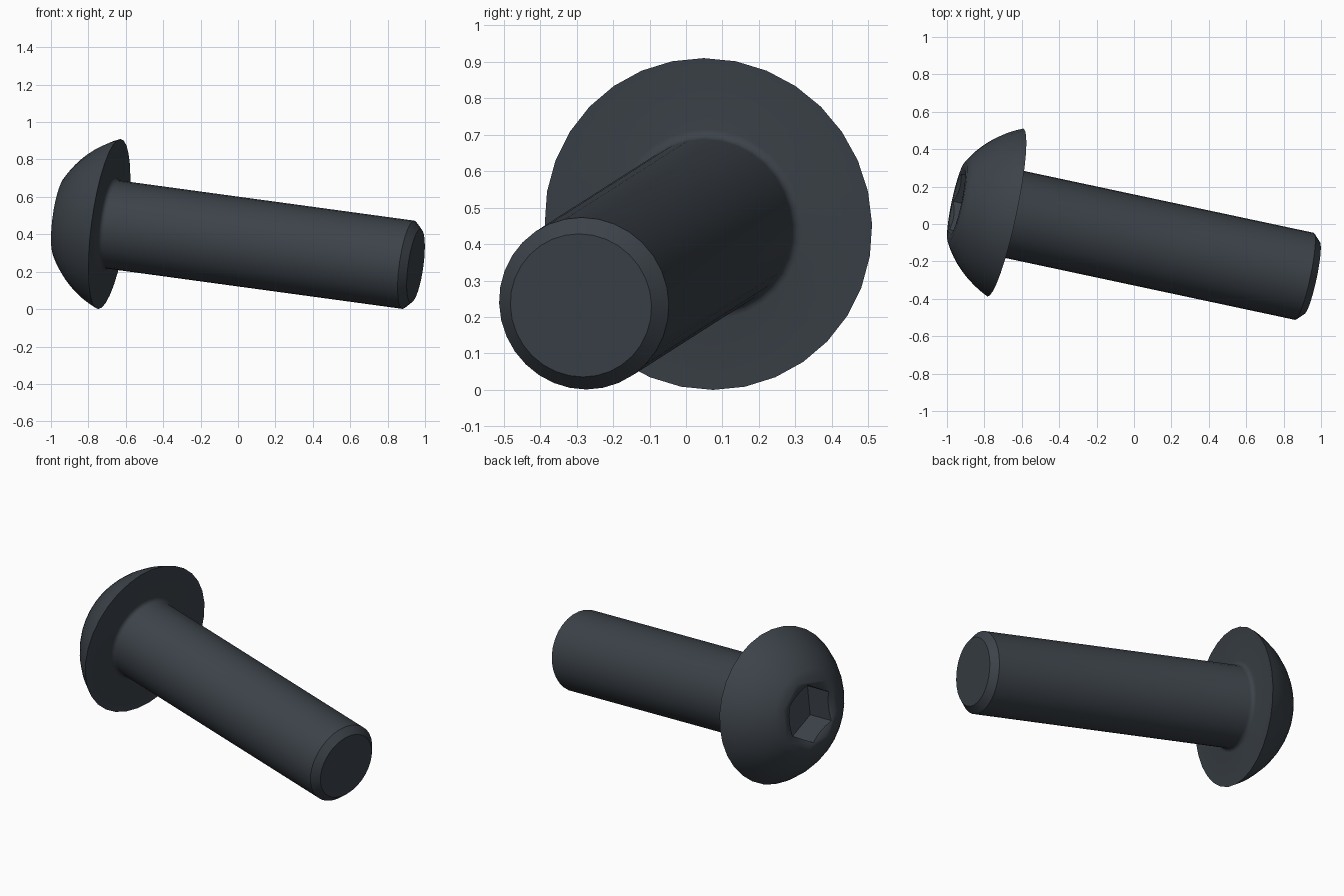
import bpy, bmesh, math
from mathutils import Matrix, Vector

if "Cube" in bpy.data.objects:
    bpy.data.objects.remove(bpy.data.objects["Cube"])

SIDES = 32
SHAFT_R, HEAD_R, FLAT_R, HEAD_H = 0.238, 0.459, 0.22, 0.266
SHAFT_LEN, CHAMFER, FILLET = 1.65, 0.04, 0.025

steel = bpy.data.materials.new("dark_steel")
steel.use_nodes = True
colour = (0.045, 0.055, 0.067, 1)
steel.diffuse_color = colour
steel.node_tree.nodes["Principled BSDF"].inputs["Base Color"].default_value = colour


def make_object(name, bm):
    bmesh.ops.recalc_face_normals(bm, faces=bm.faces)
    mesh = bpy.data.meshes.new(name)
    bm.to_mesh(mesh)
    bm.free()
    mesh.materials.append(steel)
    obj = bpy.data.objects.new(name, mesh)
    bpy.context.collection.objects.link(obj)
    return obj


def lathe(name, profile, sides):
    """Closed solid of revolution about z, with flat end caps."""
    bm = bmesh.new()
    rings = []
    for r, z in profile:
        angles = [math.tau * i / sides for i in range(sides)]
        rings.append([bm.verts.new((r * math.cos(a), r * math.sin(a), z)) for a in angles])
    for low, high in zip(rings, rings[1:]):
        for i in range(sides):
            j = (i + 1) % sides
            bm.faces.new((low[i], low[j], high[j], high[i]))
    bm.faces.new(rings[0])
    bm.faces.new(rings[-1])
    return make_object(name, bm)


def arc(start, end, bulge, steps):
    """Points after start along a circular arc bowed outward by bulge."""
    a, b = Vector(start), Vector(end)
    chord = b - a
    radius = (chord.length ** 2 / 4 + bulge ** 2) / (2 * bulge)
    normal = Vector((chord.y, -chord.x)).normalized()
    centre = (a + b) / 2 - normal * (radius - bulge)
    half = math.asin(chord.length / 2 / radius)
    points = []
    for i in range(1, steps + 1):
        t = half * (2 * i / steps - 1)
        points.append(tuple(centre + normal * radius * math.cos(t)
                            + chord.normalized() * radius * math.sin(t)))
    return points


# Shaft with chamfered tip, root fillet and domed head
profile = [(SHAFT_R - CHAMFER, -SHAFT_LEN - CHAMFER), (SHAFT_R, -SHAFT_LEN)]
for i in range(5):
    t = math.pi / 2 * i / 4
    profile.append((SHAFT_R + FILLET * (1 - math.cos(t)), FILLET * (math.sin(t) - 1)))
profile.append((HEAD_R, 0))
profile += arc((HEAD_R, 0), (FLAT_R, HEAD_H), 0.03, 8)
bolt = lathe("button_head_bolt", profile, SIDES)

# Hexagonal socket with a countersunk mouth
hex_cutter = lathe("socket_cutter", [(0.174, HEAD_H - 0.18), (0.174, HEAD_H + 0.1)], 6)
mouth_cutter = lathe("mouth_cutter", [(0.15, HEAD_H - 0.016), (0.206, HEAD_H + 0.016)], SIDES)
bpy.context.view_layer.objects.active = bolt
for cutter in (hex_cutter, mouth_cutter):
    cutter.hide_render = True
    mod = bolt.modifiers.new("cut", 'BOOLEAN')
    mod.operation = 'DIFFERENCE'
    mod.solver = 'EXACT'
    mod.object = cutter
    bpy.ops.object.modifier_apply(modifier=mod.name)
    bpy.data.objects.remove(cutter)

# Lay the bolt down along its tilted axis, one socket corner upward
axis = Vector((-0.9694, 0.2069, 0.1321)).normalized()
up = (Vector((0, 0, 1)) - axis * axis.z).normalized()
side = axis.cross(up)
place = Matrix((up, side, axis)).transposed().to_4x4()
bolt.data.transform(Matrix.Translation((-0.688, 0.0615, 0.455)) @ place)

bpy.ops.object.select_all(action='DESELECT')
bolt.select_set(True)
bpy.ops.object.shade_smooth_by_angle(angle=math.radians(32))
